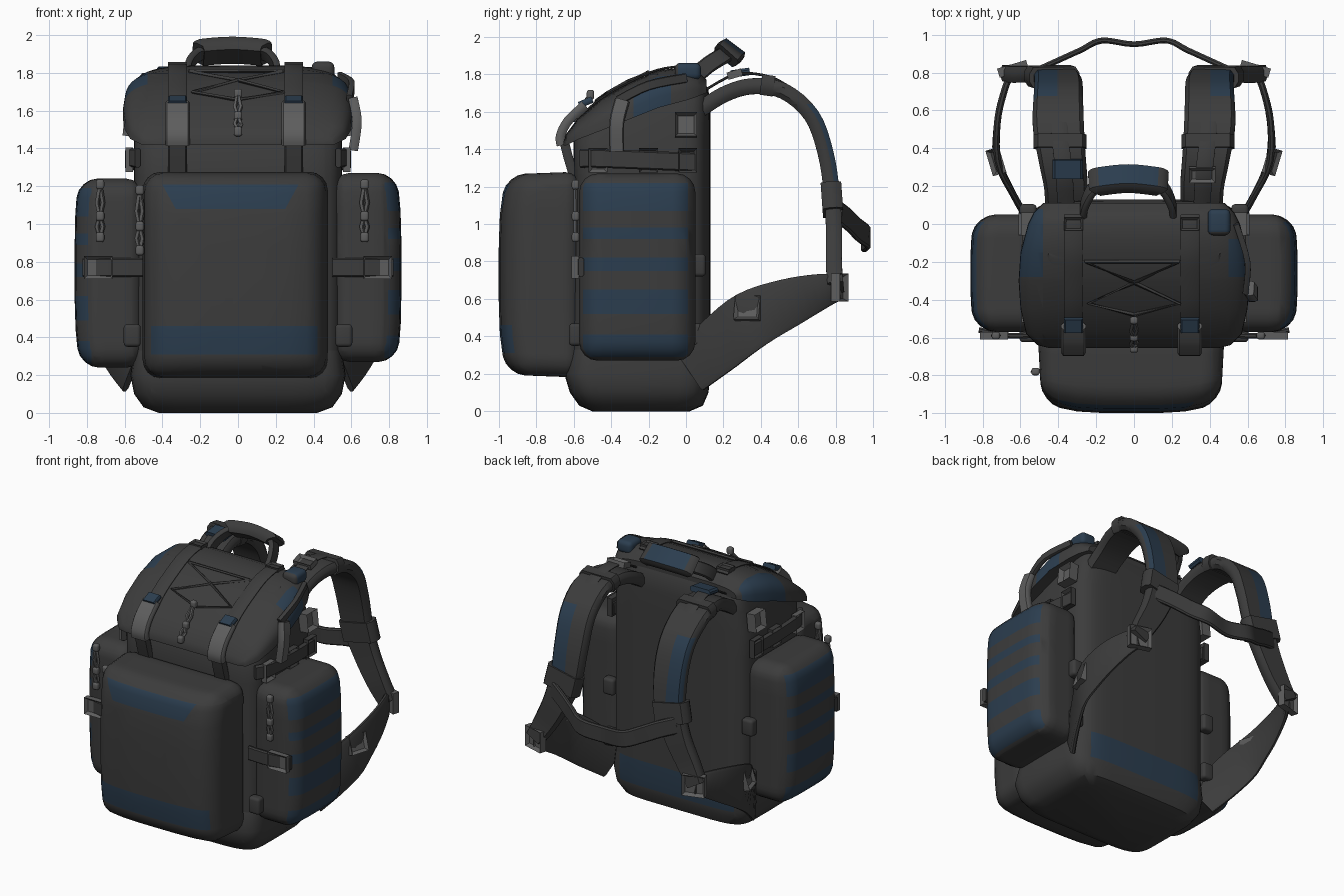
import bpy, bmesh
from math import cos, sin, pi, copysign
from mathutils import Vector

default = bpy.data.objects.get("Cube")
if default:
    bpy.data.objects.remove(default)


def material(name, r, g, b):
    mat = bpy.data.materials.new(name)
    mat.use_nodes = True
    mat.diffuse_color = (r, g, b, 1)
    shader = mat.node_tree.nodes["Principled BSDF"]
    shader.inputs["Base Color"].default_value = (r, g, b, 1)
    shader.inputs["Roughness"].default_value = .8
    return mat


FABRIC = material("dark grey fabric", .045, .045, .045)
BLUE = material("navy blue fabric", .024, .047, .078)
PLASTIC = material("grey plastic", .11, .11, .11)
X, Y, Z = Vector((1, 0, 0)), Vector((0, 1, 0)), Vector((0, 0, 1))


def slice_mesh(bm, cuts):
    for point, normal in cuts:
        geom = bm.verts[:] + bm.edges[:] + bm.faces[:]
        bmesh.ops.bisect_plane(bm, geom=geom, plane_co=point, plane_no=normal)


def finish(name, bm, mat=FABRIC, cuts=(), blue=None, angle=.7):
    """Slice the mesh, paint faces by rule and link the object."""
    slice_mesh(bm, cuts)
    bmesh.ops.recalc_face_normals(bm, faces=bm.faces[:])
    bm.normal_update()
    if blue:
        for face in bm.faces:
            face.material_index = int(blue(face.calc_center_median(), face.normal))
    mesh = bpy.data.meshes.new(name)
    bm.to_mesh(mesh)
    bm.free()
    mesh.materials.append(mat)
    mesh.materials.append(BLUE)
    ob = bpy.data.objects.new(name, mesh)
    bpy.context.collection.objects.link(ob)
    bpy.ops.object.select_all(action='DESELECT')
    ob.select_set(True)
    bpy.context.view_layer.objects.active = ob
    bpy.ops.object.shade_smooth_by_angle(angle=angle)


def skin(name, rings, **look):
    """Closed surface through rings of equal length."""
    bm = bmesh.new()
    loops = [[bm.verts.new(p) for p in ring] for ring in rings]
    n = len(loops[0])
    for a, b in zip(loops, loops[1:]):
        for i in range(n):
            j = (i + 1) % n
            bm.faces.new((a[i], a[j], b[j], b[i]))
    bm.faces.new(loops[0])
    bm.faces.new(loops[-1])
    finish(name, bm, **look)


def rounded_box(name, low, high, radius, warp=None, **look):
    low, high = Vector(low), Vector(high)
    bm = bmesh.new()
    bmesh.ops.create_cube(bm, size=1)
    for v in bm.verts:
        v.co = (low + high) / 2 + v.co * (high - low)
    bmesh.ops.bevel(bm, geom=bm.edges[:], offset=radius, segments=4,
                    profile=.5, affect='EDGES')
    if warp:
        slice_mesh(bm, [(low.lerp(high, t), axis) for axis in (X, Y, Z) for t in (.2, .35, .5, .65, .8)])
        for v in bm.verts:
            v.co = warp(v.co)
    finish(name, bm, **look)


def smooth_path(points, steps=4):
    """Catmull-Rom interpolation of the points."""
    pts = [Vector(p) for p in points]
    out = []
    for i in range(len(pts) - 1):
        a, b = pts[max(i - 1, 0)], pts[i]
        c, d = pts[i + 1], pts[min(i + 2, len(pts) - 1)]
        for k in range(steps):
            t = k / steps
            out.append(b + (c - a) * t / 2 + (a * 2 - b * 5 + c * 4 - d) * t * t / 2
                       + (b * 3 - a - c * 3 + d) * t ** 3 / 2)
    return out + [pts[-1]]


SECTION = [(.5, -.2), (.5, .2), (.42, .5), (-.42, .5),
           (-.5, .2), (-.5, -.2), (-.42, -.5), (.42, -.5)]


def band(name, points, width, thick, side, steps=4, **look):
    """Flat strap along a path, its width running along the side vector."""
    path = smooth_path([(*p, width) if len(p) == 3 else p for p in points], steps)
    centres = [p.to_3d() for p in path]
    rings = []
    for i, c in enumerate(centres):
        along = (centres[min(i + 1, len(path) - 1)] - centres[max(i - 1, 0)]).normalized()
        across = Vector(side)
        across = (across - along * across.dot(along)).normalized()
        out = across.cross(along)
        rings.append([c + across * u * path[i][3] + out * v * thick for u, v in SECTION])
    skin(name, rings, **look)


def cord(name, points, radius=.008, mat=FABRIC):
    band(name, points, radius * 2, radius * 2, (.3, .5, .8), 1, mat=mat)


def buckle(name, centre, width, height, facing, thick=.04, mat=PLASTIC):
    """Recessed rectangular buckle turned to its facing direction."""
    bm = bmesh.new()
    bmesh.ops.create_cube(bm, size=1)
    bmesh.ops.scale(bm, vec=(width, height, thick), verts=bm.verts[:])
    front = max(bm.faces, key=lambda f: f.calc_center_median().z)
    bmesh.ops.inset_individual(bm, faces=[front], thickness=.025, depth=-thick / 2)
    turn = Vector(facing).to_track_quat('Z', 'Y').to_matrix()
    bmesh.ops.rotate(bm, matrix=turn, verts=bm.verts[:])
    bmesh.ops.translate(bm, vec=centre, verts=bm.verts[:])
    finish(name, bm, mat=mat, angle=.5)


def zip_pull(name, x, y, z, length, lean=0):
    """Looped cord with knots, hanging down or leaning forwards."""
    start, run = Vector((x, y, z)), Vector((0, -lean, -length))
    for dx in (-.016, .016):
        cord(name + "_cord", [start, start + run * .35 + X * dx, start + run * .6,
                              start + run * .8 + X * dx, start + run], .009, PLASTIC)
    for k in (0, .6, 1):
        knot, size = start + run * k, Vector((.022, .02, .026))
        rounded_box(name + "_knot", knot - size, knot + size, .014, mat=PLASTIC)


def power(value, exponent):
    return copysign(abs(value) ** exponent, value)


# Main body: rounded rectangular rings stacked in height
def body_ring(z, half, front, back, n=40):
    mid, deep = (front + back) / 2, (back - front) / 2
    angles = [2 * pi * i / n for i in range(n)]
    return [(half * power(cos(a), .35), mid + deep * power(sin(a), .3), z) for a in angles]


body_levels = [(0, .42, -.5, .02), (.03, .5, -.57, .09), (.1, .55, -.62, .12),
               (.2, .57, -.65, .13), (.33, .55, -.62, .13), (1.25, .55, -.6, .13),
               (1.45, .55, -.6, .13), (1.6, .52, -.5, .13), (1.72, .5, -.32, .12),
               (1.8, .46, -.2, .07)]
skin("main_body", [body_ring(*level) for level in body_levels],
     cuts=[(Z * .14, Z), (Z * .33, Z), (X * .46, X), (X * -.46, X)],
     blue=lambda c, n: n.y > .7 and .14 < c.z < .33 and abs(c.x) < .46)

# Lid: arched sections running from back to front (y, top, bottom, half width)
lid_stations = [(.11, 1.77, 1.7, .48), (.06, 1.82, 1.68, .53), (0, 1.84, 1.66, .56),
                (-.15, 1.82, 1.62, .6), (-.3, 1.755, 1.56, .61), (-.45, 1.67, 1.5, .6),
                (-.58, 1.56, 1.45, .57), (-.64, 1.48, 1.42, .51), (-.655, 1.44, 1.42, .45)]


def lid_ring(y, top, bottom, half, n=24):
    arch = [pi * i / n for i in range(n + 1)]
    return [(half * power(cos(a), .45), y, bottom + (top - bottom) * abs(sin(a)) ** .6)
            for a in arch]


def on_lid(x, y, lift=.003):
    for (y1, top1, *_), (y2, top2, *_) in zip(lid_stations, lid_stations[1:]):
        if y2 <= y <= y1:
            return (x, y, top1 + (top2 - top1) * (y1 - y) / (y1 - y2) + lift)


skin("lid", [lid_ring(*s) for s in lid_stations],
     cuts=[(X * .5, X), (X * -.48, X), (Y * -.28, Y), (Y * -.08, Y), (Y * .08, Y)],
     blue=lambda c, n: n.z > -.1 and (c.x > .5 and -.28 < c.y < -.08
                                      or c.x < -.48 and -.28 < c.y < .08))

# Front pocket, bulging forwards, with a trapezoid and a lower stripe
def pocket_warp(co):
    f = (-.56 - co.y) / .44
    u, w = (co.x + .015) / .495, (co.z - .73) / .55
    return Vector((-.015 + u * (.495 - .02 * f), co.y + f * (.07 * u ** 4 + .05 * w ** 4),
                   .73 + w * (.55 - .015 * f)))


rounded_box("front_pocket", (-.51, -1, .18), (.48, -.56, 1.28), .1, pocket_warp,
            cuts=[(Z * h, Z) for h in (.31, .46, 1.08, 1.21)]
            + [((-.33, 0, 1.08), (1, 0, .55)), ((.25, 0, 1.08), (1, 0, -.55)),
               (X * -.46, X), (X * .42, X)],
            blue=lambda c, n: c.y < -.86 and (.31 < c.z < .46 and -.46 < c.x < .42 or
                 1.08 < c.z < 1.21 and abs(c.x + .04) < .29 + .55 * (c.z - 1.08)))
zip_pull("front_pocket_pull", -.52, -.78, 1.18, .32)

# Side pockets with outer stripes
stripes = [(.29, .41), (.52, .65), (.75, .82), (.92, .98), (1.07, 1.22)]


def side_warp(co):
    f = (abs(co.x) - .5) / .365
    v, w = (co.y + .26) / .31, (co.z - .76) / .5
    return Vector((co.x - copysign(f * (.04 * v ** 4 + .03 * w ** 4), co.x), co.y, co.z))


for s, side, drop in ((1, "left", 0), (-1, "right", .03)):
    rounded_box(side + "_side_pocket", (min(s * .5, s * .865), -.57, .27 - drop),
                (max(s * .5, s * .865), .05, 1.27 - drop), .1, side_warp,
                cuts=[(Z * (h - drop), Z) for pair in stripes for h in pair]
                + [(X * s * .775, X), (Y * -.55, Y), (Y * .01, Y)],
                blue=lambda c, n: abs(c.x) > .775 and -.55 < c.y < .01
                and any(a < c.z + drop < b for a, b in stripes))
    zip_pull(side + "_pocket_pull", s * .7 - .03, -.59, 1.21, .28)
    # Compression straps around the pocket and body
    band(side + "_pocket_strap", [(s * .5, -.585, .77), (s * .66, -.59, .77), (s * .82, -.56, .77)],
         .1, .03, Z)
    buckle(side + "_pocket_clip", (s * .74, -.59, .77), .15, .12, (0, -1, 0))
    for y, z in ((-.59, .41), (.07, .41), (.07, .78)):
        rounded_box(side + "_anchor", (s * .56 - .045, y - .035, z - .06),
                    (s * .56 + .045, y + .035, z + .06), .02)
    band(side + "_upper_strap", [(s * .53, -.56, 1.35), (s * .575, -.46, 1.35),
                                (s * .58, -.2, 1.34), (s * .565, .05, 1.33)], .1, .035, Z)
    for y, mat in ((-.47, PLASTIC), (-.2, FABRIC), (.01, FABRIC)):
        buckle(side + "_upper_buckle", (s * .575, y, 1.34), .1, .13, (s, 0, 0), mat=mat)
    buckle(side + "_lifter_buckle", (s * .57, 0, 1.53), .12, .13, (s, 0, .1), .07)

    # Lid webbing, front clip and tail
    x = .295 if s > 0 else -.32
    band(side + "_lid_webbing", [on_lid(x, y) for y in (.05, 0, -.15, -.3, -.45, -.58)], .1, .012, X)
    buckle(side + "_webbing_buckle", on_lid(x, 0), .1, .07, Z, .03, FABRIC)
    band(side + "_front_clip", [(x, -.54, 1.635), (x, -.63, 1.55), (x, -.67, 1.47), (x, -.665, 1.42)],
         .13, .05, X, mat=PLASTIC)
    band(side + "_clip_tab", [(x, -.5, 1.665), (x, -.57, 1.635)], .1, .035, X, mat=BLUE)
    band(side + "_clip_tail", [(x, -.65, 1.44), (x, -.63, 1.36), (x, -.6, 1.26)], .1, .05, X)

    # Shoulder strap with a blue stripe along its outer half
    spine = [(.36, .06, 1.6, .22), (.36, .2, 1.69, .23), (.38, .35, 1.735, .25),
             (.4, .52, 1.71, .27), (.4, .67, 1.58, .26), (.4, .745, 1.38, .25),
             (.42, .78, 1.15, .23), (.49, .79, .95, .19), (.58, .79, .78, .16),
             (.65, .8, .66, .13)]
    band(side + "_shoulder_strap", [(s * p[0], *p[1:]) for p in spine], 0, .085, X,
         cuts=[(X * s * .405, X), (Z * 1.2, Z), (Z * 1.64, Z)],
         blue=lambda c, n: 1.2 < c.z < 1.64 and c.y > .6 and n.y > .1 and abs(c.x) > .405)
    band(side + "_load_strap", [(s * .36, .11, 1.72), (s * .37, .27, 1.8), (s * .39, .45, 1.785),
                                (s * .4, .6, 1.7)], .09, .014, X)
    band(side + "_strap_keeper", [(s * .39, .4, 1.745), (s * .39, .47, 1.735)], .28, .11, X)
    band(side + "_chest_keeper", [(s * .42, .775, 1.2), (s * .45, .785, 1.06)], .27, .11, X)

    # Lower strap wing and adjuster
    wing = [(.56, .02, .22, .27), (.65, .18, .36, .31), (.72, .35, .49, .31),
            (.72, .55, .58, .26), (.68, .72, .64, .19), (.64, .81, .66, .14)]
    band(side + "_lower_strap", [(s * p[0], *p[1:]) for p in wing], 0, .035, Z)
    buckle(side + "_wing_buckle", (s * .73, .33, .55), .14, .13, (s, -.3, .3))
    buckle(side + "_strap_adjuster", (s * .64, .82, .66), .16, .15, (s * .3, 1, 0), .05)

# Details found on one side only
buckle("load_buckle", (.36, .26, 1.8), .14, .08, (0, -.3, 1))
band("load_tab", [(-.35, .24, 1.8), (-.35, .34, 1.815)], .16, .04, X, mat=BLUE)
band("lid_strap", [(.59, -.36, 1.66), (.6, -.2, 1.74), (.54, 0, 1.78)], .05, .03, Z)
band("lid_clip", [(.61, -.34, 1.66), (.63, -.37, 1.54), (.61, -.37, 1.39)], .08, .05, Y, mat=PLASTIC)
rounded_box("lid_tab", (.39, -.06, 1.77), (.51, .08, 1.86), .03,
            blue=lambda c, n: n.y > -.4)

# Chest strap across both shoulder straps
half = [(.5, .82, 1.06), (.39, .87, 1.02), (.28, .92, .97), (.17, .97, .93)]
band("chest_strap", [(-x, y, z) for x, y, z in half] + [(0, .95, .91)] + half[::-1], .12, .03, Z)

# Carry handle with padded grip
arm = [(.24, .04, 1.78), (.225, .12, 1.85), (.16, .21, 1.905)]
band("handle_webbing", [(-x - .03, y, z) for x, y, z in arm] + [(-.03, .235, 1.92)]
     + [(x - .03, y, z) for x, y, z in arm[::-1]], .09, .035, (0, .8, -.6))
band("handle_grip", [(-.205, .215, 1.9), (-.18, .225, 1.91), (-.03, .24, 1.92), (.12, .225, 1.91),
                     (.145, .215, 1.9)], .15, .085, (0, .8, -.6),
     blue=lambda c, n: n.y * .6 + n.z * .8 > .5 and abs(c.x + .03) < .165)

# Elastic lacing and toggle on the lid
lacing = [(0, -.48), (-.24, -.42), (0, -.31), (.24, -.2), (-.26, -.2), (0, -.31), (.24, -.42), (0, -.48)]
cord("lid_lacing", [on_lid(x, y, .012) for x, y in lacing])
zip_pull("lid_toggle", 0, -.51, 1.69, .2, .15)
